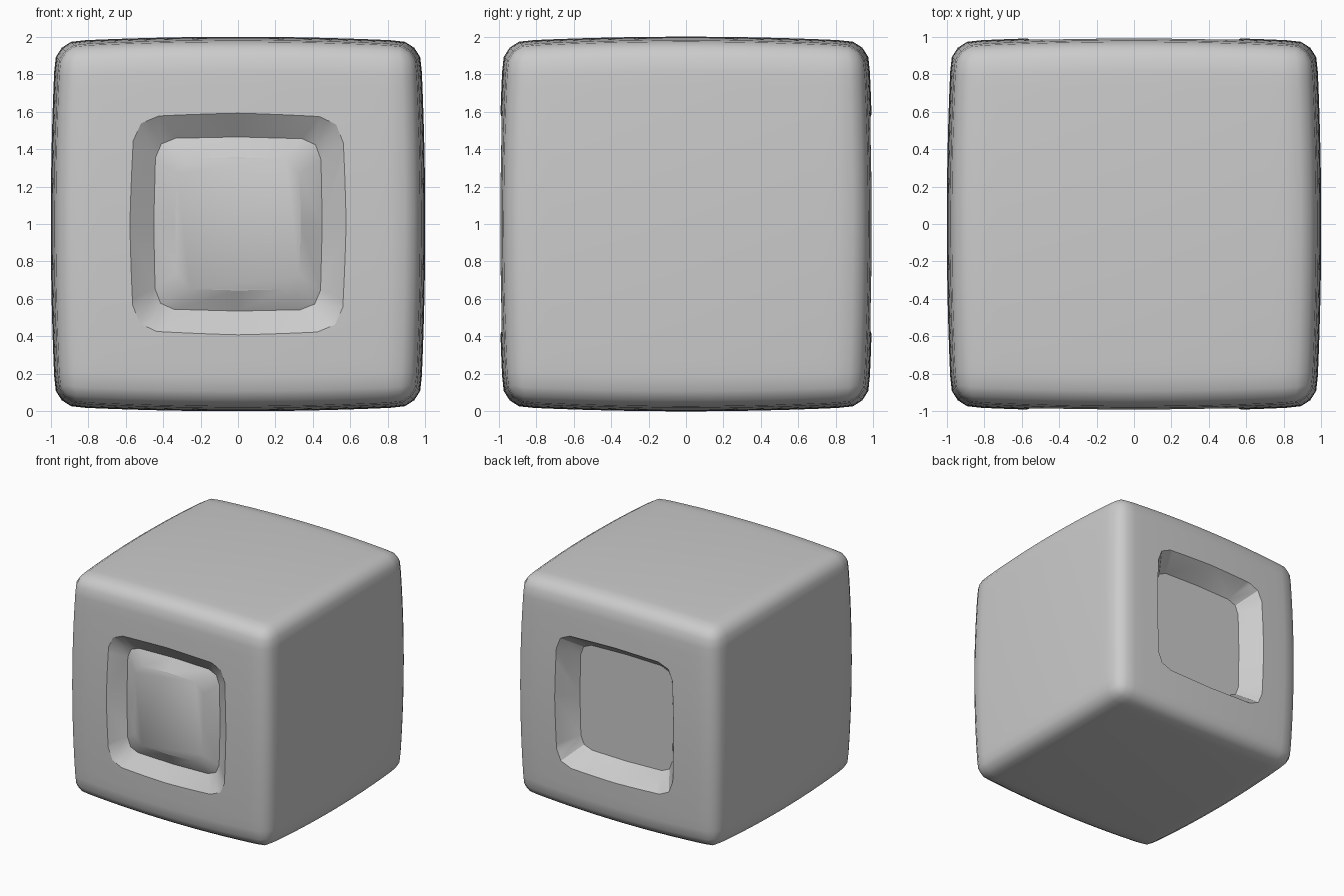
import bpy, bmesh
from mathutils import Vector

if "Cube" in bpy.data.objects:
    bpy.data.objects.remove(bpy.data.objects["Cube"])

R, BULGE, CUTS = 0.12, 0.026, 23


def add_object(name, bm):
    bmesh.ops.recalc_face_normals(bm, faces=bm.faces)
    mesh = bpy.data.meshes.new(name)
    bm.to_mesh(mesh)
    bm.free()
    ob = bpy.data.objects.new(name, mesh)
    bpy.context.collection.objects.link(ob)
    return ob


def activate(ob):
    bpy.ops.object.select_all(action='DESELECT')
    ob.select_set(True)
    bpy.context.view_layer.objects.active = ob


def soft_square(hx, hz, y):
    """Pillow-sided square with clipped corners, centred on z = 1."""
    quarter = [(1, 0), (0.985, 0.74), (0.92, 0.91), (0.76, 0.98), (0, 1)]
    pts = quarter[:-1]
    for _ in range(3):
        quarter = [(-v, u) for u, v in quarter]
        pts = pts + quarter[:-1]
    return [Vector((u * hx, y, 1 + v * hz)) for u, v in pts]


def frustum(name, sections):
    bm = bmesh.new()
    rings = [[bm.verts.new(p) for p in soft_square(*s)] for s in sections]
    n = len(rings[0])
    for a, b in zip(rings, rings[1:]):
        for i in range(n):
            j = (i + 1) % n
            bm.faces.new((a[i], a[j], b[j], b[i]))
    bm.faces.new(rings[0])
    bm.faces.new(rings[-1])
    return add_object(name, bm)


# Rounded, slightly bulging cube body
bm = bmesh.new()
bmesh.ops.create_cube(bm, size=2)
bmesh.ops.subdivide_edges(bm, edges=bm.edges[:], cuts=CUTS, use_grid_fill=True)
lim = 1 - R
for v in bm.verts:
    core = Vector([max(-lim, min(lim, c)) for c in v.co])
    off = v.co - core
    p = core + off.normalized() * R
    x, y, z = p
    v.co = (x * (1 - BULGE * (y * y + z * z)),
            y * (1 - BULGE * (x * x + z * z)),
            z * (1 - BULGE * (x * x + y * y)) + 1)
body = add_object("body", bm)

# Sloped recesses in the front and back faces
for side, rim_y in ((-1, 0.89), (1, 0.82)):
    slope = 0.12 / (0.985 - rim_y)
    grow = slope * 0.1
    cutter = frustum("recess_cutter", [
        (0.57 + grow, 0.585 + grow, side * 1.085),
        (0.45, 0.465, side * rim_y)])
    cutter.hide_render = True
    mod = body.modifiers.new("recess", 'BOOLEAN')
    mod.operation = 'DIFFERENCE'
    mod.solver = 'EXACT'
    mod.object = cutter
    activate(body)
    bpy.ops.object.modifier_apply(modifier=mod.name)
    bpy.data.objects.remove(cutter, do_unlink=True)

# Raised panel inside the front recess
panel = frustum("front_panel", [
    (0.45, 0.465, -0.84), (0.45, 0.465, -0.89), (0.335, 0.355, -0.955)])

for ob in (body, panel):
    activate(ob)
    bpy.ops.object.shade_smooth_by_angle(angle=0.5)
